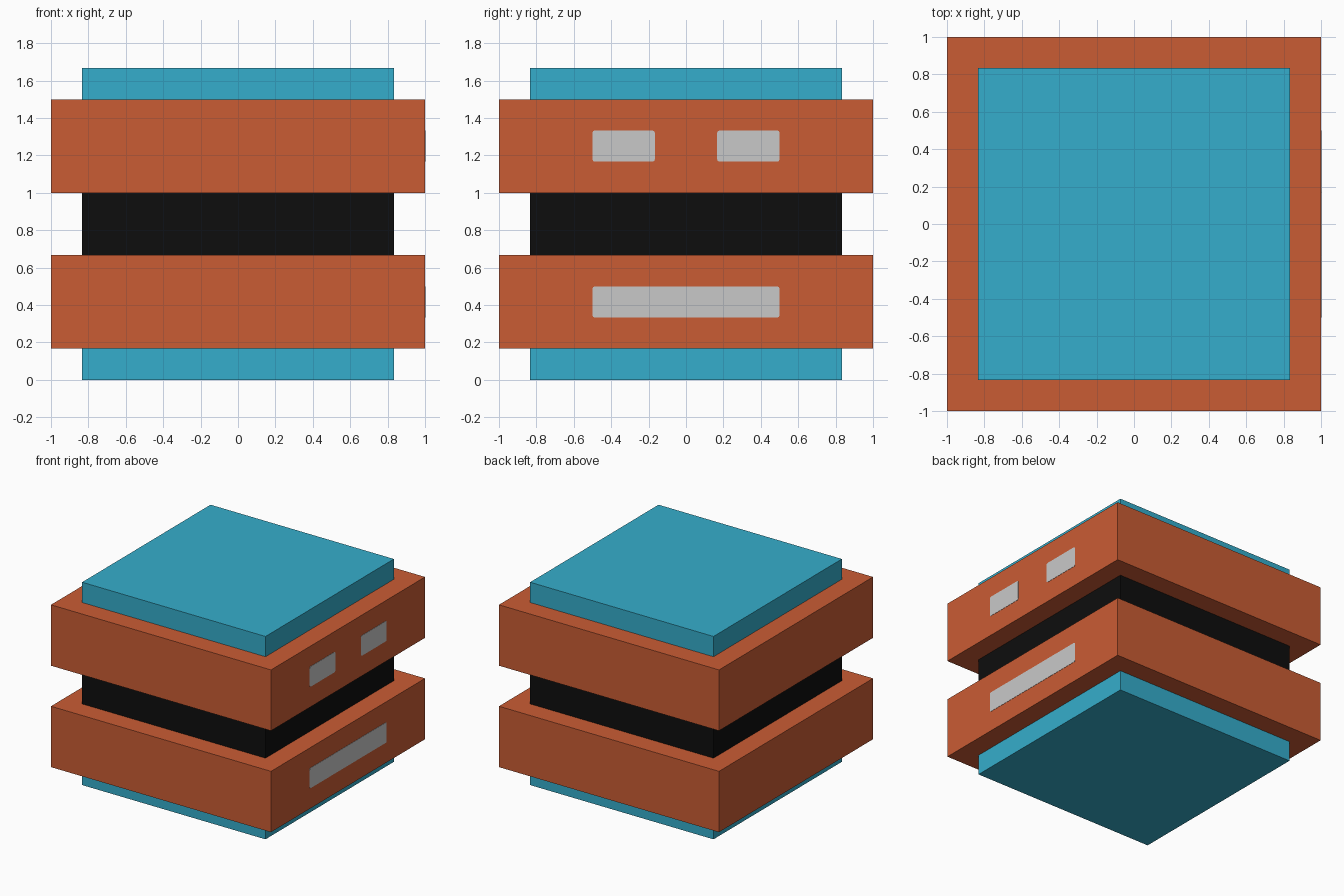
import bpy
import bmesh
from mathutils import Matrix, Vector

if "Cube" in bpy.data.objects:
    bpy.data.objects.remove(bpy.data.objects["Cube"])

U = 1 / 6  # the model sits on a grid of sixths


def material(name, rgb):
    """Flat colour from 0-255 sRGB values."""
    lin = [(c / 255 / 12.92) if c < 11 else ((c / 255 + 0.055) / 1.055) ** 2.4 for c in rgb]
    mat = bpy.data.materials.new(name)
    mat.diffuse_color = (*lin, 1)
    mat.use_nodes = True
    mat.node_tree.nodes["Principled BSDF"].inputs["Base Color"].default_value = mat.diffuse_color
    return mat


orange = material("orange", (202, 92, 52))
blue = material("blue", (53, 174, 204))
black = material("black", (13, 13, 13))
light_grey = material("light grey", (201, 201, 201))


def box(name, low, high, mat, corner=0.0):
    """Box between two corners; corner rounds the edges running along x."""
    low, high = Vector(low), Vector(high)
    bm = bmesh.new()
    bmesh.ops.create_cube(bm, size=1)
    bmesh.ops.transform(bm, verts=bm.verts, matrix=Matrix.Translation((low + high) / 2)
                        @ Matrix.Diagonal((*(high - low), 1)))
    if corner:
        edges = [e for e in bm.edges if abs(e.verts[0].co.x - e.verts[1].co.x) > 1e-5]
        bmesh.ops.bevel(bm, geom=edges, offset=corner, segments=2, profile=0.5, affect='EDGES')
    mesh = bpy.data.meshes.new(name)
    bm.to_mesh(mesh)
    bm.free()
    mesh.materials.append(mat)
    obj = bpy.data.objects.new(name, mesh)
    bpy.context.collection.objects.link(obj)
    return obj


# Stacked square slabs: name, half width, bottom and top in sixths, colour
for name, half, z0, z1, mat in (
    ("base_plate", 5, 0, 1, blue),
    ("lower_block", 6, 1, 4, orange),
    ("middle_core", 5, 4, 6, black),
    ("upper_block", 6, 6, 9, orange),
    ("top_plate", 5, 9, 10, blue),
):
    box(name, (-half * U, -half * U, z0 * U), (half * U, half * U, z1 * U), mat)

# Thin plates on the right side: two eyes and a mouth
for name, y0, y1, z0, z1 in (
    ("left_eye", -3, -1, 7, 8),
    ("right_eye", 1, 3, 7, 8),
    ("mouth", -3, 3, 2, 3),
):
    box(name, (0.998, y0 * U, z0 * U), (1.002, y1 * U, z1 * U), light_grey, corner=0.012)
